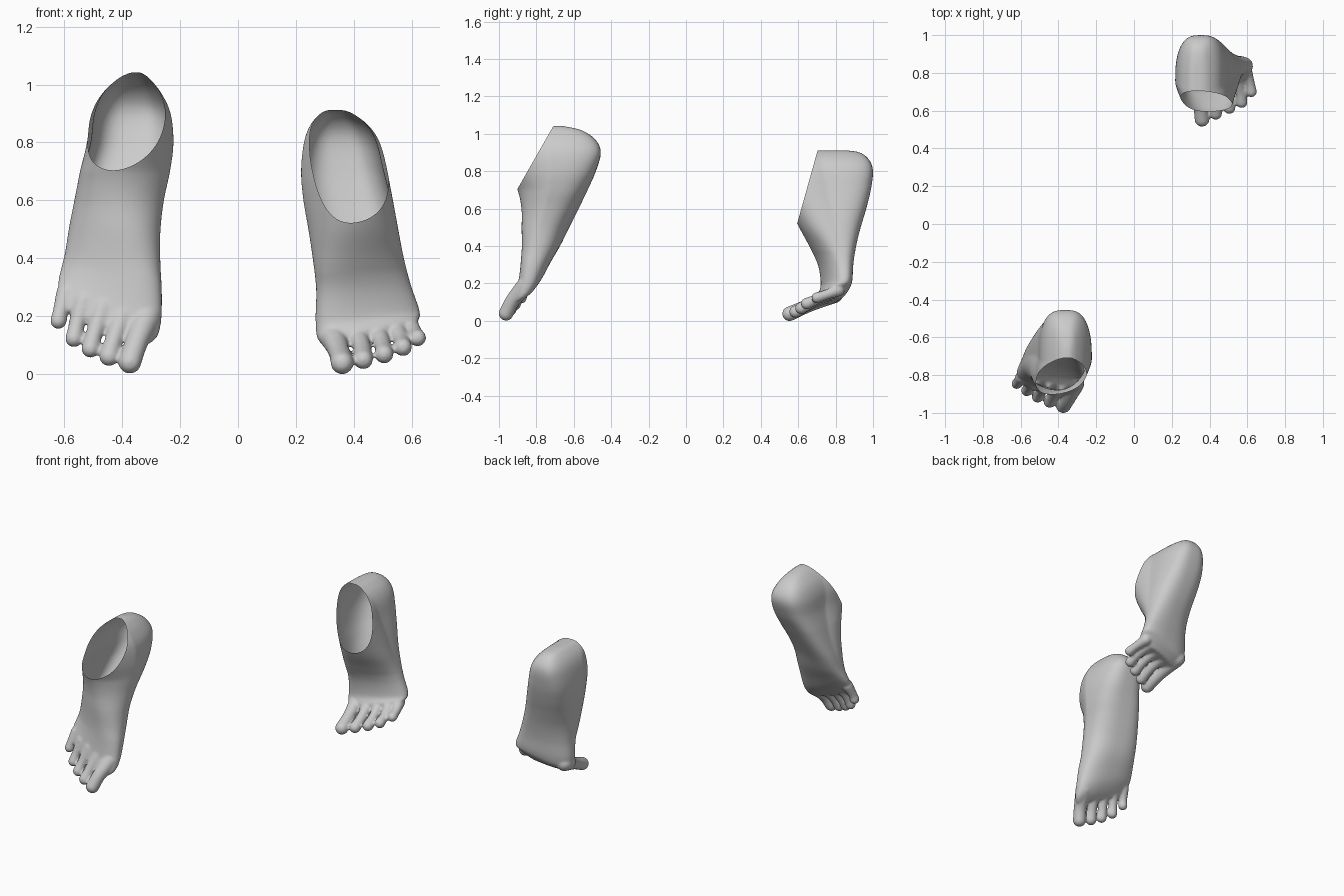
import bpy, bmesh, math
from mathutils import Vector, Matrix

if "Cube" in bpy.data.objects:
    bpy.data.objects.remove(bpy.data.objects["Cube"])

SEG = 56


def spline(rows, steps):
    """Catmull-Rom interpolation through rows of numbers."""
    out = []
    for i in range(len(rows) - 1):
        a, b = rows[max(i - 1, 0)], rows[i]
        c, d = rows[i + 1], rows[min(i + 2, len(rows) - 1)]
        for k in range(steps):
            t = k / steps
            out.append([0.5 * (2 * q + (r - p) * t + (2 * p - 5 * q + 4 * r - s) * t * t
                               + (3 * q - p - 3 * r + s) * t ** 3)
                        for p, q, r, s in zip(a, b, c, d)])
    return out + [list(rows[-1])]


def power(v, p):
    return math.copysign(abs(v) ** p, v)


def add_body(bm, rows):
    """Loft of sections: z, inner x, outer x, front y, back y, tilt, skew.
    The back half is squarer (sole, heel); the ankle front leans outward."""
    rings = []
    for z, xi, xo, yf, yb, tilt, skew in spline(rows, 6):
        cx, w, cy, d = (xi + xo) / 2, (xo - xi) / 2, (yf + yb) / 2, (yb - yf) / 2
        high = min(max((z - 0.35) / 0.35, 0), 1)
        ring = []
        for k in range(SEG):
            a = 2 * math.pi * k / SEG
            p = 0.8 - 0.15 * high if math.sin(a) > 0 else 0.88 + 0.12 * high
            u, v = power(math.cos(a), p), power(math.sin(a), p)
            lean = 0.065 * high * max(-v, 0) * min(w / 0.12, 1)
            ring.append(bm.verts.new((cx + w * u + lean,
                                      cy + d * v * (1 - 0.12 * u * (1 - high)) + skew * u,
                                      z + tilt * w * u)))
        rings.append(ring)
    for r0, r1 in zip(rings, rings[1:]):
        for k in range(SEG):
            j = (k + 1) % SEG
            bm.faces.new((r0[k], r0[j], r1[j], r1[k]))
    bm.faces.new(rings[0][::-1])
    bm.faces.new(rings[-1])


def add_toe(bm, path):
    """Chain of overlapping balls: x, y, z, radius."""
    for x, y, z, r in spline(path, 8):
        bmesh.ops.create_icosphere(bm, subdivisions=3, radius=r,
                                   matrix=Matrix.Translation((x, y, z)))


def make_foot(name, rows, toes, side, cut_point, cut_normal):
    bm = bmesh.new()
    add_body(bm, rows)
    for toe in toes:
        add_toe(bm, toe)
    for v in bm.verts:
        v.co.x *= side
    bmesh.ops.recalc_face_normals(bm, faces=bm.faces)
    mesh = bpy.data.meshes.new(name)
    bm.to_mesh(mesh)
    bm.free()
    ob = bpy.data.objects.new(name, mesh)
    bpy.context.collection.objects.link(ob)

    # fuse toes and body into one smooth skin
    m = ob.modifiers.new("fuse", 'REMESH')
    m.mode = 'VOXEL'
    m.voxel_size = 0.0065
    m = ob.modifiers.new("soften", 'SMOOTH')
    m.factor, m.iterations = 0.5, 12
    dg = bpy.context.evaluated_depsgraph_get()
    skin = bpy.data.meshes.new_from_object(ob.evaluated_get(dg))
    ob.modifiers.clear()

    # open the ankle with a slanted cut
    bm = bmesh.new()
    bm.from_mesh(skin)
    bmesh.ops.bisect_plane(bm, geom=bm.verts[:] + bm.edges[:] + bm.faces[:],
                           plane_co=Vector(cut_point), plane_no=Vector(cut_normal),
                           clear_outer=True)
    for f in bm.faces:
        f.smooth = True
    bm.to_mesh(skin)
    bm.free()
    ob.data = skin
    skin.name = name
    return ob


# front foot, pointing down on its toe tips
front_rows = [
    (.165, .305, .60, -.90, -.84, .42, .03),
    (.20, .278, .615, -.893, -.80, .42, .03),
    (.25, .265, .622, -.882, -.76, .36, .03),
    (.32, .263, .613, -.873, -.72, .22, .03),
    (.40, .268, .598, -.868, -.675, .10, .03),
    (.50, .268, .581, -.87, -.63, .04, .035),
    (.60, .256, .558, -.875, -.58, 0, .03),
    (.70, .235, .533, -.90, -.53, 0, .02),
    (.80, .223, .508, -.95, -.483, 0, .01),
    (.90, .233, .495, -1.0, -.455, 0, 0),
    (.97, .265, .465, -.98, -.485, 0, 0),
    (1.02, .305, .415, -.90, -.56, 0, 0),
    (1.042, .335, .37, -.80, -.66, 0, 0)]
front_toes = [
    [(.318, -.855, .19, .05), (.350, -.925, .11, .040), (.374, -.962, .040, .040)],
    [(.395, -.855, .21, .042), (.430, -.91, .115, .031), (.446, -.94, .060, .034)],
    [(.465, -.85, .23, .040), (.496, -.89, .14, .029), (.510, -.915, .087, .032)],
    [(.533, -.835, .25, .038), (.557, -.865, .17, .028), (.567, -.882, .122, .031)],
    [(.595, -.81, .28, .034), (.614, -.838, .215, .027), (.621, -.846, .183, .029)]]
make_foot("front_foot", front_rows, front_toes, -1, (0, -.91, .69), (0, -.35, .2))

# rear foot, upright with toes bent forward
rear_rows = [
    (.105, .33, .56, .73, .81, .20, .03),
    (.15, .278, .622, .715, .86, .20, .03),
    (.20, .268, .628, .735, .88, .10, .035),
    (.30, .270, .598, .72, .888, .04, .035),
    (.40, .258, .573, .67, .905, 0, .035),
    (.50, .243, .551, .61, .932, 0, .025),
    (.60, .226, .528, .56, .963, 0, .015),
    (.70, .218, .503, .51, .988, 0, .005),
    (.80, .228, .478, .47, 1.0, 0, 0),
    (.86, .25, .445, .45, .98, 0, 0),
    (.90, .285, .395, .48, .93, 0, 0),
    (.912, .31, .36, .60, .85, 0, 0)]
rear_toes = [
    [(.322, .79, .145, .052), (.346, .66, .085, .038), (.36, .554, .038, .040)],
    [(.405, .79, .15, .042), (.428, .67, .092, .031), (.433, .585, .049, .034)],
    [(.475, .79, .155, .040), (.498, .69, .105, .029), (.505, .615, .068, .033)],
    [(.542, .80, .16, .038), (.563, .71, .12, .028), (.57, .645, .092, .032)],
    [(.590, .815, .165, .035), (.612, .75, .14, .027), (.621, .70, .124, .030)]]
make_foot("rear_foot", rear_rows, rear_toes, 1, (0, .597, .53), (0, -.375, .105))
